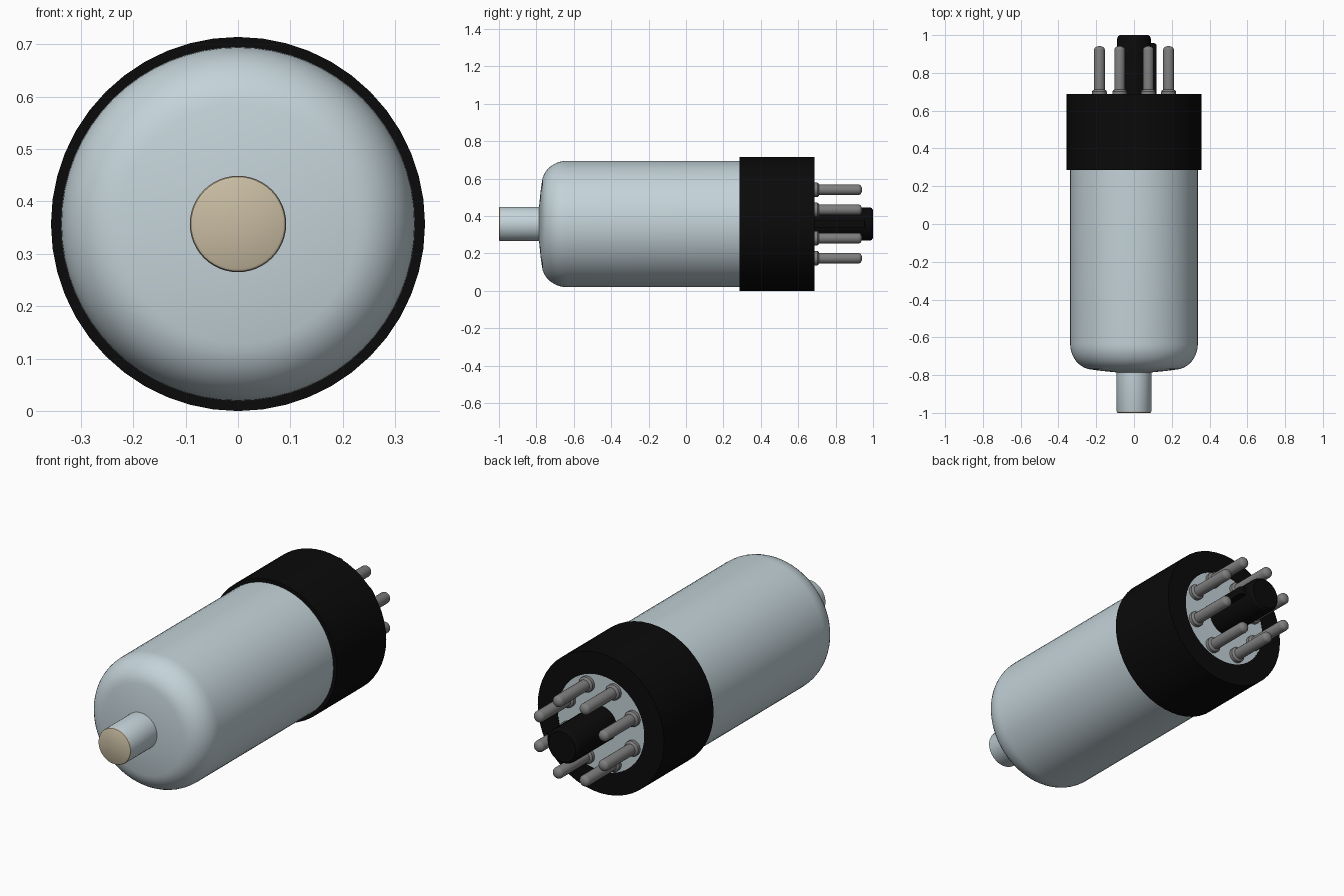
import bpy, bmesh, math
from mathutils import Matrix, Vector

if "Cube" in bpy.data.objects:
    bpy.data.objects.remove(bpy.data.objects["Cube"])

CZ = 0.357  # height of the long axis


def material(name, rgb, rough=0.5):
    m = bpy.data.materials.new(name)
    m.use_nodes = True
    m.diffuse_color = (*rgb, 1)
    bsdf = m.node_tree.nodes["Principled BSDF"]
    bsdf.inputs["Base Color"].default_value = (*rgb, 1)
    bsdf.inputs["Roughness"].default_value = rough
    return m


GLASS = material("pale blue glass", (0.55, 0.65, 0.69))
TAN = material("tan contact", (0.58, 0.50, 0.36))
BLACK = material("black bakelite", (0.003, 0.003, 0.003))
STEEL = material("grey steel", (0.21, 0.21, 0.21))


def finish(name, bm, mat, angle=35):
    bmesh.ops.recalc_face_normals(bm, faces=bm.faces)
    me = bpy.data.meshes.new(name)
    bm.to_mesh(me)
    bm.free()
    ob = bpy.data.objects.new(name, me)
    bpy.context.collection.objects.link(ob)
    me.materials.append(mat)
    bpy.ops.object.select_all(action="DESELECT")
    ob.select_set(True)
    bpy.context.view_layer.objects.active = ob
    bpy.ops.object.shade_smooth_by_angle(angle=math.radians(angle))
    return ob


def lathe(name, profile, mat, sides, x=0.0, z=CZ, closed=False):
    """Spin (radius, y) points about a line parallel to the y axis."""
    bm = bmesh.new()
    pts = profile + profile[:1] if closed else profile
    verts = [bm.verts.new((r, y, 0)) for r, y in pts]
    edges = [bm.edges.new(p) for p in zip(verts, verts[1:])]
    bmesh.ops.spin(bm, geom=verts + edges, cent=(0, 0, 0), axis=(0, 1, 0),
                   angle=math.tau, steps=sides, use_duplicate=False)
    bmesh.ops.remove_doubles(bm, verts=bm.verts, dist=1e-5)
    bmesh.ops.translate(bm, verts=bm.verts, vec=(x, 0, z))
    return finish(name, bm, mat)


def arc(cr, cy, a, b, start, end, n):
    """Elliptical run of profile points, angles in degrees."""
    out = []
    for i in range(n + 1):
        t = math.radians(start + (end - start) * i / n)
        out.append((cr + a * math.cos(t), cy + b * math.sin(t)))
    return out


# Glass envelope: shallow dome, rounded shoulder, straight wall
lathe("glass_envelope",
      [(0, -0.787), (0.10, -0.785), (0.17, -0.778)]
      + arc(0.215, -0.635, 0.123, 0.136, -84, 0, 10)
      + [(0.338, 0.30)], GLASS, 64)

# Top cap with a tan contact face
cap = lathe("top_cap", [(0, -1), (0.085, -1), (0.09, -0.997), (0.092, -0.992),
                        (0.092, -0.77)], GLASS, 48)
cap.data.materials.append(TAN)
for p in cap.data.polygons:
    if p.center.y < -0.9925:
        p.material_index = 1

# Base collar with an open centre, filled by a pale disc
lathe("base_collar", [(0.325, 0.287), (0.357, 0.287), (0.357, 0.687),
                      (0.245, 0.687), (0.245, 0.65), (0.325, 0.65)],
      BLACK, 48, closed=True)
lathe("base_disc", [(0, 0.685), (0.2455, 0.685)], GLASS, 48)

# Locating post and its key
lathe("locating_post", [(0.089, 0.68), (0.089, 0.982), (0.085, 0.993),
                        (0.076, 1.0), (0, 1.0)], BLACK, 32)
bm = bmesh.new()
bmesh.ops.create_cube(bm, size=1)
bmesh.ops.transform(bm, verts=bm.verts, matrix=Matrix.Translation((0.089, 0.8185, CZ))
                    @ Matrix.Diagonal((0.06, 0.277, 0.04, 1)))
tip = [e for e in bm.edges if all(v.co.x > 0.1 for v in e.verts)
       and all(v.co.y > 0.9 for v in e.verts)]
bmesh.ops.bevel(bm, geom=tip, offset=0.012, segments=3, profile=0.5, affect="EDGES")
finish("post_key", bm, BLACK)

# Ring of eight pins, each with a foot flange and rounded tip
pin = ([(0.039, 0.683), (0.039, 0.702), (0.034, 0.709), (0.0285, 0.711)]
       + arc(0, 0.922, 0.0285, 0.02, 0, 90, 5))
for i in range(8):
    a = math.radians(22.5 + 45 * i)
    lathe(f"pin_{i + 1}", pin, STEEL, 20,
          x=0.198 * math.cos(a), z=CZ + 0.198 * math.sin(a))
